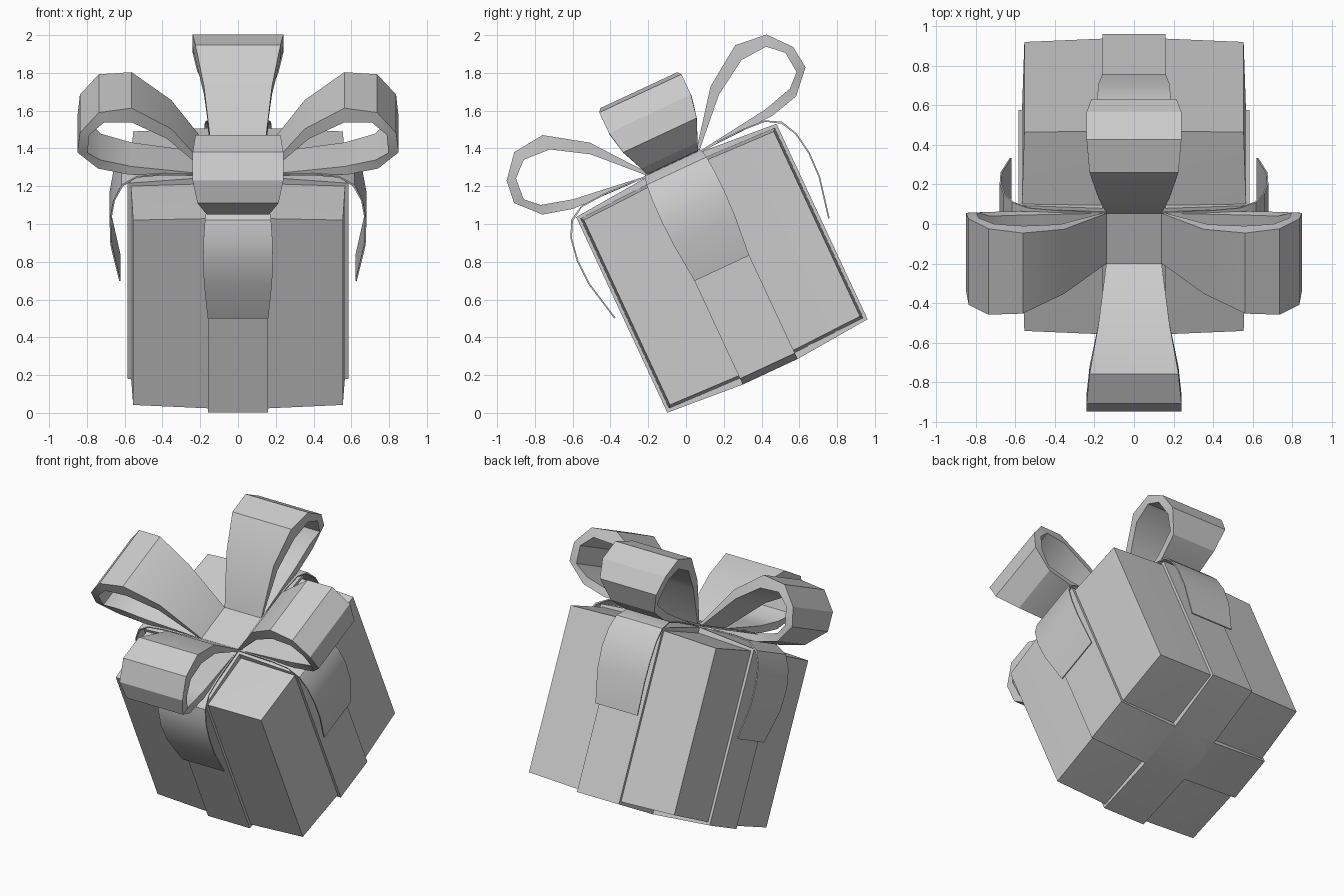
import bpy, bmesh, math
from mathutils import Matrix, Vector

if "Cube" in bpy.data.objects:
    bpy.data.objects.remove(bpy.data.objects["Cube"], do_unlink=True)

grey = bpy.data.materials.new("plain_grey")
grey.use_nodes = True
colour = (0.6, 0.6, 0.6, 1)
grey.diffuse_color = colour
grey.node_tree.nodes["Principled BSDF"].inputs["Base Color"].default_value = colour

# The whole gift leans back about its own centre
LEAN = Matrix.Translation((0, 0.19, 0.766)) @ Matrix.Rotation(math.radians(25), 4, 'X')
HALF = 0.16  # half width of the wrapping bands


def finish(name, bm, turn=0):
    bmesh.ops.recalc_face_normals(bm, faces=bm.faces)
    bm.transform(LEAN @ Matrix.Rotation(turn, 4, 'Z'))
    mesh = bpy.data.meshes.new(name)
    bm.to_mesh(mesh)
    bm.free()
    mesh.materials.append(grey)
    obj = bpy.data.objects.new(name, mesh)
    bpy.context.collection.objects.link(obj)
    bpy.ops.object.select_all(action='DESELECT')
    obj.select_set(True)
    bpy.context.view_layer.objects.active = obj
    bpy.ops.object.shade_smooth_by_angle(angle=math.radians(30))
    return obj


def strip(name, outer, inner, widths, turn=0, closed=False):
    """Thick ribbon: (distance out, height) profiles swept across a varying half width."""
    bm = bmesh.new()
    rings = []
    for o, i, w in zip(outer, inner, widths):
        corners = [(-w, o), (w, o), (w, i), (-w, i)]
        rings.append([bm.verts.new((x, -p[0], p[1])) for x, p in corners])
    pairs = list(zip(rings, rings[1:]))
    if closed:
        pairs.append((rings[-1], rings[0]))
    else:
        bm.faces.new(rings[0])
        bm.faces.new(rings[-1])
    for a, b in pairs:
        for k in range(4):
            n = (k + 1) % 4
            bm.faces.new((a[k], a[n], b[n], b[k]))
    return finish(name, bm, turn)


# Box whose faces swell slightly towards the bands
bm = bmesh.new()
bmesh.ops.create_cube(bm, size=2)
for axis in (0, 1):
    for side in (-1, 1):
        cut = Vector((0, 0, 0))
        cut[axis] = side * HALF / 0.555
        normal = Vector((0, 0, 0))
        normal[axis] = 1
        bmesh.ops.bisect_plane(bm, geom=bm.verts[:] + bm.edges[:] + bm.faces[:],
                               plane_co=cut, plane_no=normal)
for v in bm.verts:
    mid_x, mid_y = abs(v.co.x) < 0.5, abs(v.co.y) < 0.5
    v.co.x *= 0.555 + 0.012 * mid_y
    v.co.y *= 0.555 + 0.012 * mid_x
    v.co.z *= 0.54 + 0.014 * (mid_x + mid_y)
finish("box", bm)

# Two crossing bands wrapped around the box
quarter = [(HALF, 0.605), (0.585, 0.571)]
ring = quarter + [(x, -z) for x, z in quarter[::-1]]
ring += [(-x, -z) for x, z in quarter] + [(-x, z) for x, z in quarter[::-1]]
core = [(x * 0.9, z * 0.9) for x, z in ring]
for name, turn in (("band_front_to_back", 0), ("band_side_to_side", math.pi / 2)):
    strip(name, ring, core, [HALF] * len(ring), turn, closed=True)

# Flat knot between the loops
bm = bmesh.new()
bmesh.ops.create_cube(bm, size=1, matrix=Matrix.Translation((0, 0, 0.605))
                      @ Matrix.Diagonal((0.28, 0.28, 0.034, 1)))
finish("knot", bm)

# Bow loops and hanging tails, one per side
loop_out = [(0.14, 0.622), (0.353, 0.898), (0.563, 1.04), (0.737, 1.021), (0.837, 0.902),
            (0.851, 0.777), (0.741, 0.659), (0.583, 0.618), (0.14, 0.604)]
loop_in = [(0.16, 0.62), (0.375, 0.84), (0.56, 0.955), (0.708, 0.964), (0.787, 0.891),
           (0.797, 0.774), (0.728, 0.709), (0.562, 0.664), (0.16, 0.612)]
loop_width = [0.14, 0.18, 0.225, 0.24, 0.24, 0.215, 0.165, 0.15, 0.135]

tail_out = [(0.13, 0.613), (0.4, 0.622), (0.535, 0.614), (0.617, 0.568), (0.66, 0.48),
            (0.68, 0.36), (0.676, 0.22), (0.629, 0.0)]
tail_in = [(x - 0.008 * (z < 0.6), z - 0.008 * (z > 0.5)) for x, z in tail_out]
tail_width = [0.14, 0.155, 0.165, 0.175, 0.182, 0.185, 0.18, 0.16]

for k, side in enumerate(("front", "left", "back", "right")):
    turn = k * math.pi / 2
    strip(side + "_bow_loop", loop_out, loop_in, loop_width, turn)
    strip(side + "_ribbon_tail", tail_out, tail_in, tail_width, turn)
